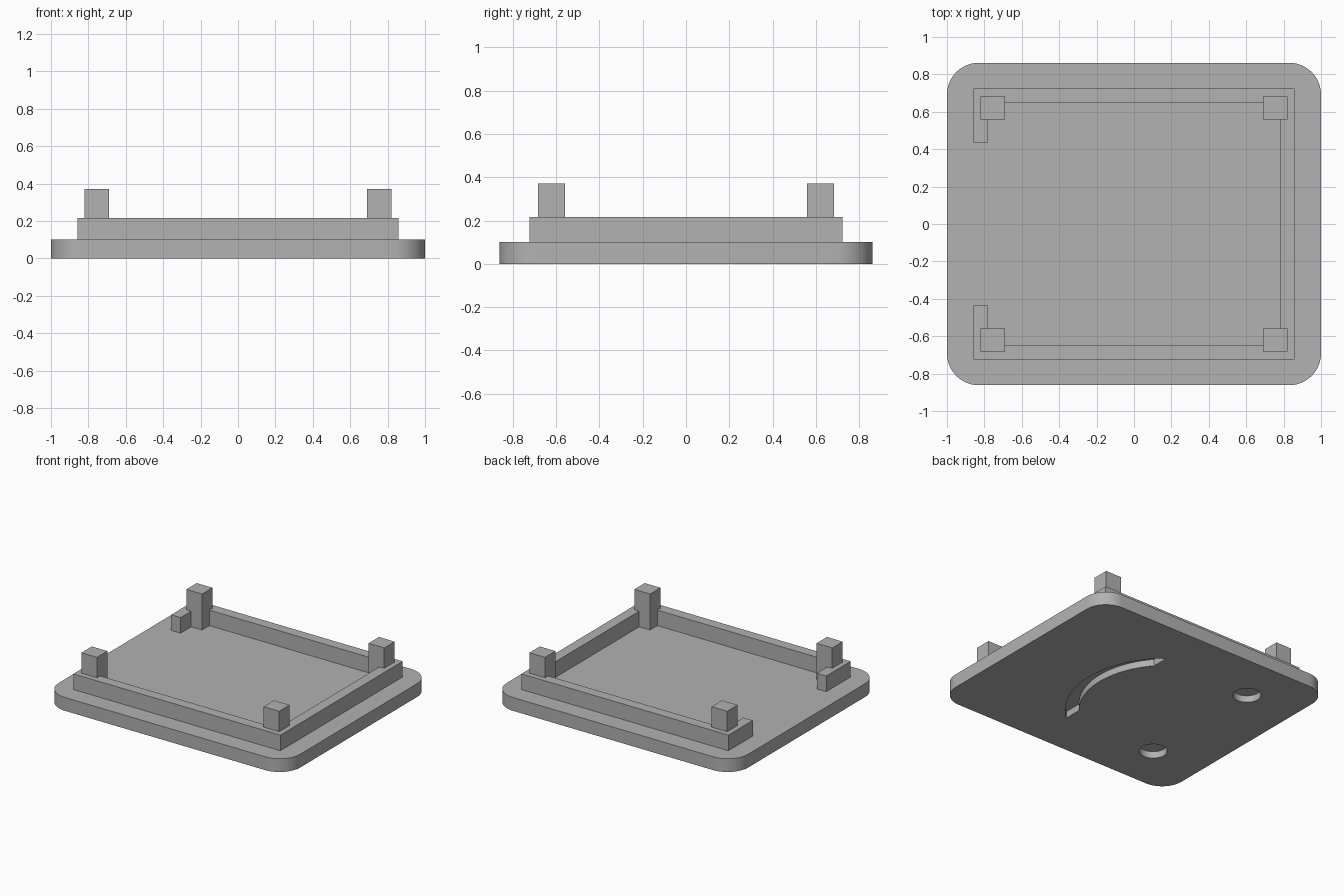
import bpy, bmesh, math

if "Cube" in bpy.data.objects:
    bpy.data.objects.remove(bpy.data.objects["Cube"])

grey = bpy.data.materials.new("light_grey")
grey.diffuse_color = (0.445, 0.445, 0.445, 1)
grey.use_nodes = True
grey.node_tree.nodes["Principled BSDF"].inputs["Base Color"].default_value = grey.diffuse_color


def prism(name, outline, z0, z1):
    """Extrude a closed 2D outline from z0 to z1."""
    bm = bmesh.new()
    face = bm.faces.new([bm.verts.new((x, y, z0)) for x, y in outline])
    top = bmesh.ops.extrude_face_region(bm, geom=[face])["geom"]
    for v in top:
        if isinstance(v, bmesh.types.BMVert):
            v.co.z = z1
    bmesh.ops.recalc_face_normals(bm, faces=bm.faces)
    mesh = bpy.data.meshes.new(name)
    bm.to_mesh(mesh)
    bm.free()
    mesh.materials.append(grey)
    obj = bpy.data.objects.new(name, mesh)
    bpy.context.collection.objects.link(obj)
    return obj


def arc(cx, cy, r, a0, a1, n):
    """Points along an arc, angles in radians."""
    return [(cx + r * math.cos(a0 + (a1 - a0) * i / n),
             cy + r * math.sin(a0 + (a1 - a0) * i / n)) for i in range(n + 1)]


# Base plate with rounded corners
HX, HY, R, THICK, DEPTH = 1.0, 0.862, 0.17, 0.1, 0.05
outline = []
for k, (sx, sy) in enumerate([(1, 1), (-1, 1), (-1, -1), (1, -1)]):
    a = k * math.pi / 2
    outline += arc(sx * (HX - R), sy * (HY - R), R, a, a + math.pi / 2, 12)
plate = prism("base_plate", outline, 0, THICK)

# Recesses in the underside: two round holes and a curved slot
cutters = [prism("round_recess_cutter",
                 arc(-0.585, s * 0.495, 0.095, 0, 2 * math.pi, 40)[:-1],
                 -0.05, DEPTH) for s in (-1, 1)]
CX, R_OUT, R_IN, X_END = -0.308, 0.703, 0.61, 0.155
ao, ai = (math.acos((X_END - CX) / r) for r in (R_OUT, R_IN))
cutters.append(prism("curved_recess_cutter",
                     arc(CX, 0, R_OUT, -ao, ao, 32) + arc(CX, 0, R_IN, ai, -ai, 32),
                     -0.05, DEPTH))

bpy.context.view_layer.objects.active = plate
plate.select_set(True)
for cutter in cutters:
    mod = plate.modifiers.new("recess", 'BOOLEAN')
    mod.operation = 'DIFFERENCE'
    mod.solver = 'EXACT'
    mod.object = cutter
    bpy.ops.object.modifier_apply(modifier=mod.name)
    bpy.data.objects.remove(cutter)
bpy.ops.object.shade_smooth_by_angle(angle=math.radians(30))

# Raised rim, open along most of the left side
X, Y, T, END = 0.858, 0.724, 0.078, 0.435
half = [(-X, END), (-X, Y), (X, Y), (X - T, Y - T), (-X + T, Y - T), (-X + T, END)]
rim = [(-X, END), (-X, Y), (X, Y), (X, -Y), (-X, -Y), (-X, -END), (-X + T, -END),
       (-X + T, -Y + T), (X - T, -Y + T), (X - T, Y - T), (-X + T, Y - T), (-X + T, END)]
prism("rim_wall", rim, THICK, 0.217)

# Corner posts
for sx, side in ((-1, "left"), (1, "right")):
    for sy, end in ((-1, "front"), (1, "back")):
        x0, x1, y0, y1 = sx * 0.69, sx * 0.82, sy * 0.56, sy * 0.683
        prism(f"post_{end}_{side}", [(x0, y0), (x1, y0), (x1, y1), (x0, y1)],
              THICK, 0.37)
